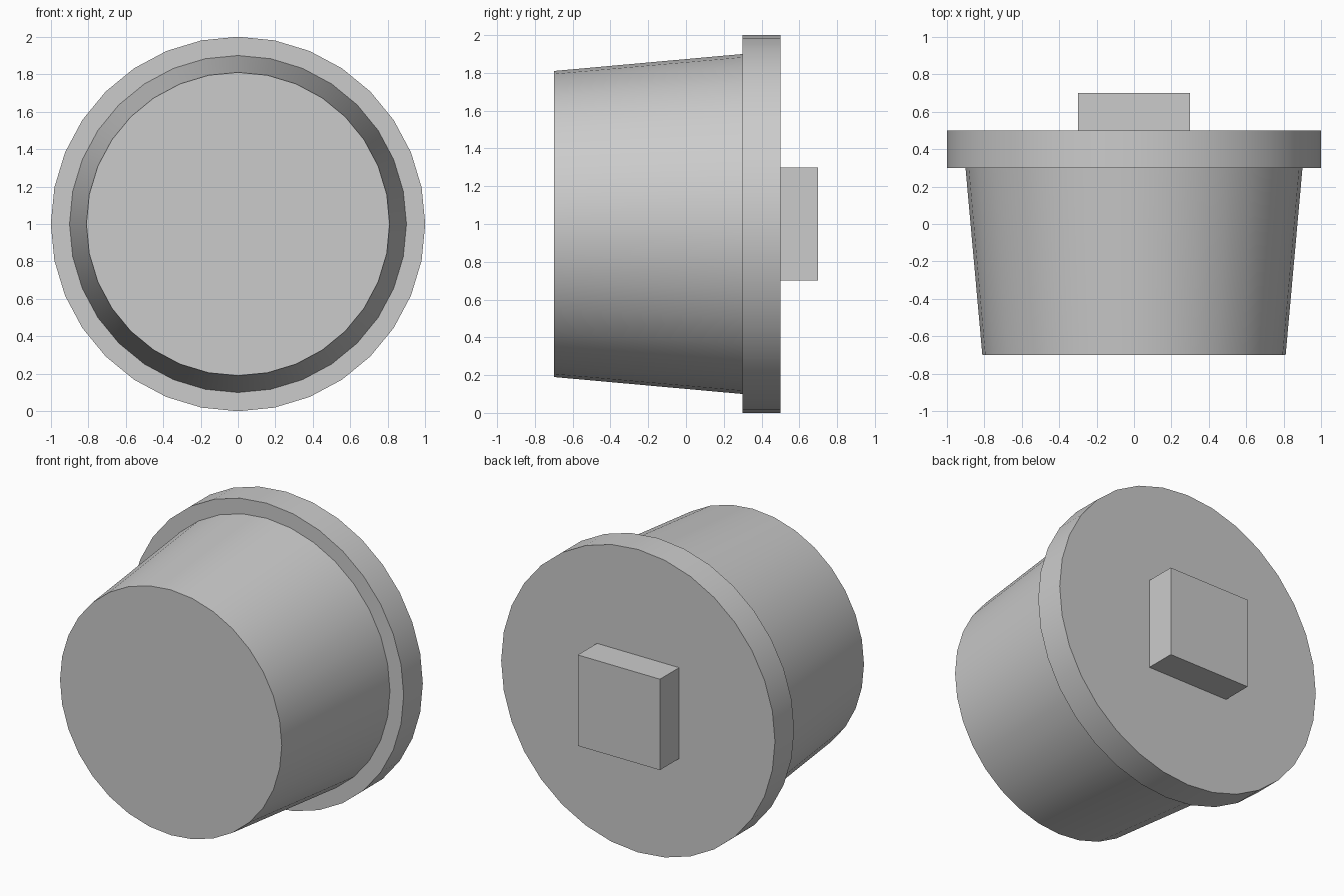
import bpy, math

old = bpy.data.objects.get("Cube")
if old:
    bpy.data.objects.remove(old, do_unlink=True)

grey = bpy.data.materials.new("plain_grey")
grey.use_nodes = True
colour = (0.6, 0.6, 0.6, 1)
grey.diffuse_color = colour
grey.node_tree.nodes["Principled BSDF"].inputs["Base Color"].default_value = colour


def round_part(name, front_radius, back_radius, front_y, back_y):
    """Round part lying along y, smooth around and sharp at its rims."""
    bpy.ops.mesh.primitive_cone_add(
        vertices=32, radius1=back_radius, radius2=front_radius,
        depth=back_y - front_y, location=(0, (front_y + back_y) / 2, 1),
        rotation=(math.pi / 2, 0, 0))
    part = bpy.context.object
    part.name = name
    part.data.materials.append(grey)
    bpy.ops.object.shade_smooth_by_angle(angle=math.radians(30))


# Tapered plug body and its rim
round_part("tapered_body", 0.81, 0.9, -0.7, 0.3)
round_part("rim_flange", 1, 1, 0.3, 0.5)

# Square grip on the back
bpy.ops.mesh.primitive_cube_add(size=1, location=(0, 0.6, 1))
grip = bpy.context.object
grip.name = "square_grip"
grip.scale = (0.6, 0.2, 0.6)
bpy.ops.object.transform_apply(location=False, rotation=False, scale=True)
grip.data.materials.append(grey)
